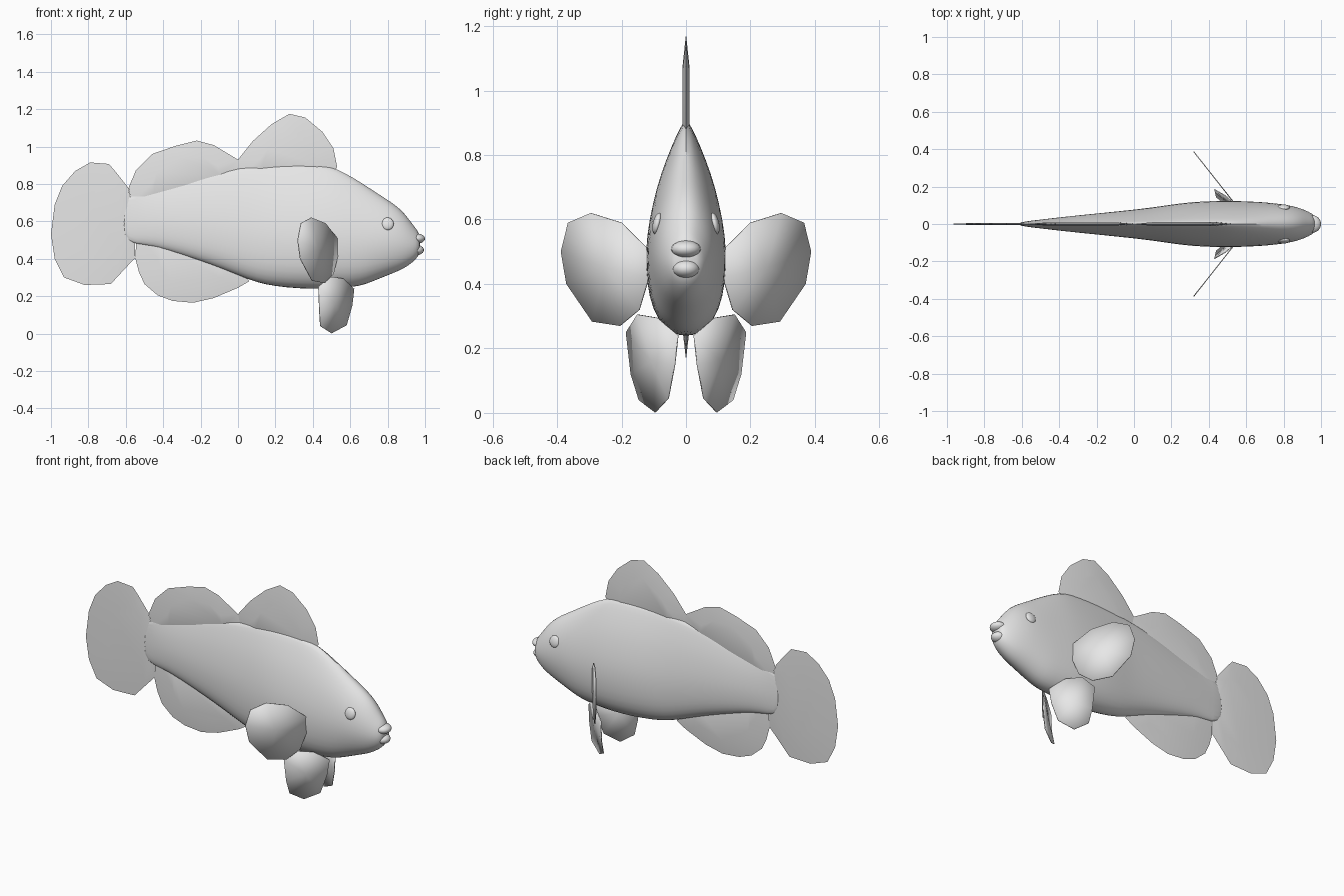
import bpy, bmesh, math
from mathutils import Vector

grey = bpy.data.materials.new("plain grey")
grey.diffuse_color = (0.8, 0.8, 0.8, 1)


def make(name, verts, faces, smooth=None):
    me = bpy.data.meshes.new(name)
    me.from_pydata(verts, [], faces)
    bm = bmesh.new()
    bm.from_mesh(me)
    bmesh.ops.recalc_face_normals(bm, faces=bm.faces)
    bm.to_mesh(me)
    bm.free()
    return finish(name, me, smooth)


def finish(name, me, smooth):
    ob = bpy.data.objects.new(name, me)
    bpy.context.collection.objects.link(ob)
    me.materials.append(grey)
    if smooth:
        bpy.ops.object.select_all(action='DESELECT')
        ob.select_set(True)
        bpy.context.view_layer.objects.active = ob
        bpy.ops.object.shade_smooth_by_angle(angle=math.radians(smooth))
    return ob


def ellipsoid(name, centre, radii, tilt=0):
    me = bpy.data.meshes.new(name)
    bm = bmesh.new()
    bmesh.ops.create_uvsphere(bm, u_segments=20, v_segments=12, radius=1)
    bmesh.ops.scale(bm, vec=radii, verts=bm.verts)
    bm.to_mesh(me)
    bm.free()
    ob = finish(name, me, 60)
    ob.location = centre
    ob.rotation_euler.x = tilt


# Body: lofted rings, (x, bottom, top, half width)
stations = [
    (-0.62, 0.50, 0.73, 0.008), (-0.55, 0.48, 0.74, 0.018), (-0.45, 0.467, 0.765, 0.030),
    (-0.30, 0.42, 0.81, 0.047), (-0.15, 0.37, 0.86, 0.062), (0.0, 0.31, 0.89, 0.078),
    (0.10, 0.27, 0.903, 0.09), (0.20, 0.25, 0.912, 0.106), (0.32, 0.238, 0.915, 0.121),
    (0.45, 0.235, 0.91, 0.126), (0.53, 0.24, 0.89, 0.126), (0.62, 0.247, 0.838, 0.123),
    (0.68, 0.26, 0.80, 0.120), (0.75, 0.29, 0.752, 0.114), (0.82, 0.318, 0.708, 0.105),
    (0.88, 0.343, 0.66, 0.090), (0.92, 0.37, 0.605, 0.074), (0.95, 0.395, 0.565, 0.058),
    (0.975, 0.43, 0.53, 0.038)]
# Cross-section: (height fraction, width fraction), narrow at the back ridge
section = [(0, 0), (0.015, 0.36), (0.08, 0.71), (0.18, 0.92), (0.33, 1.0), (0.47, 0.97),
           (0.62, 0.82), (0.76, 0.61), (0.88, 0.35), (0.96, 0.15), (1, 0)]
loop = [(h, w, 1) for h, w in section] + [(h, w, -1) for h, w in section[-2:0:-1]]
n = len(loop)
verts, faces = [], []
for x, lo, hi, half in stations:
    k = 0.65 * min(1, max(0, (x - 0.5) / 0.3))      # rounder toward the head
    for h, w, s in loop:
        width = w * (1 - k) + k * math.sqrt(max(0, 1 - (2 * h - 1) ** 2))
        verts.append((x, s * half * width, lo + (hi - lo) * h))
for i in range(len(stations) - 1):
    for j in range(n):
        a, b = i * n + j, i * n + (j + 1) % n
        faces.append((a, b, b + n, a + n))
faces += [tuple(range(n)), tuple(range((len(stations) - 1) * n, len(stations) * n))]
body = make("body", verts, faces, 60)
sub = body.modifiers.new("subdivision", 'SUBSURF')
sub.levels = sub.render_levels = 1

# Lips
ellipsoid("upper_lip", (0.955, 0, 0.508), (0.045, 0.046, 0.027))
ellipsoid("lower_lip", (0.950, 0, 0.447), (0.044, 0.042, 0.029))

# Eyes
for side, s in (("left", 1), ("right", -1)):
    ellipsoid(side + "_eye", (0.80, s * 0.089, 0.587), (0.033, 0.014, 0.034), s * 0.22)


# Median fins: thin lens shapes, thick near the base and sharp at the rim
def median_fin(name, outline, base, t):
    m = len(outline)
    c = Vector(base)
    v = [(x, 0, z) for x, z in outline]
    for s in (1, -1):
        for p in outline:
            q = c + (Vector(p) - c) * 0.6
            v.append((q.x, s * t, q.y))
    f = [tuple(range(m, 2 * m)), tuple(range(2 * m, 3 * m))]
    for i in range(m):
        j = (i + 1) % m
        f += [(i, j, m + j, m + i), (i, j, 2 * m + j, 2 * m + i)]
    make(name, v, f, 30)


median_fin("tail_fin", [
    (-0.587, 0.78), (-0.65, 0.86), (-0.69, 0.907), (-0.79, 0.915), (-0.87, 0.87), (-0.94, 0.79),
    (-0.98, 0.69), (-1.0, 0.53), (-0.98, 0.40), (-0.93, 0.30), (-0.82, 0.26), (-0.68, 0.265),
    (-0.62, 0.33), (-0.55, 0.405), (-0.55, 0.60)], (-0.62, 0.6), 0.006)
median_fin("rear_dorsal_fin", [
    (-0.585, 0.78), (-0.545, 0.875), (-0.46, 0.96), (-0.33, 1.005), (-0.22, 1.032),
    (-0.13, 1.008), (0.0, 0.93), (0.02, 0.85), (-0.3, 0.76), (-0.57, 0.70)], (-0.27, 0.84), 0.009)
median_fin("front_dorsal_fin", [
    (0.0, 0.93), (0.08, 1.03), (0.18, 1.12), (0.275, 1.175), (0.36, 1.155), (0.45, 1.08),
    (0.51, 0.99), (0.53, 0.89), (0.50, 0.85), (0.02, 0.85)], (0.28, 0.92), 0.011)
median_fin("belly_fin", [
    (-0.55, 0.405), (-0.53, 0.33), (-0.50, 0.265), (-0.43, 0.205), (-0.35, 0.175),
    (-0.24, 0.165), (-0.13, 0.19), (0.0, 0.245), (0.06, 0.28), (0.0, 0.38),
    (-0.25, 0.46), (-0.54, 0.54)], (-0.24, 0.38), 0.01)

# Paired fins: thin plates, mirrored across the body
pectoral = [(0.12, 0.51), (0.20, 0.59), (0.295, 0.62), (0.365, 0.59), (0.387, 0.50),
            (0.37, 0.40), (0.29, 0.283), (0.205, 0.27), (0.145, 0.32), (0.115, 0.42)]
pectoral = [(0.53 - (y - 0.12) * 0.79, y, z) for y, z in pectoral]
pelvic = [(0.62, 0.025, 0.24), (0.56, 0.09, 0.295), (0.49, 0.15, 0.305), (0.43, 0.185, 0.25),
          (0.435, 0.17, 0.12), (0.44, 0.145, 0.04), (0.50, 0.095, 0.002), (0.58, 0.055, 0.045),
          (0.61, 0.035, 0.15)]
for name, pts in (("pectoral_fin", pectoral), ("pelvic_fin", pelvic)):
    centre = tuple(sum(p[i] for p in pts) / len(pts) for i in range(3))
    m = len(pts)
    for side, s in (("left", 1), ("right", -1)):
        v = [(x, s * y, z) for x, y, z in pts + [centre]]
        fin = make(side + "_" + name, v, [(i, (i + 1) % m, m) for i in range(m)], 30)
        sol = fin.modifiers.new("thickness", 'SOLIDIFY')
        sol.thickness = 0.005
        sol.offset = 0
